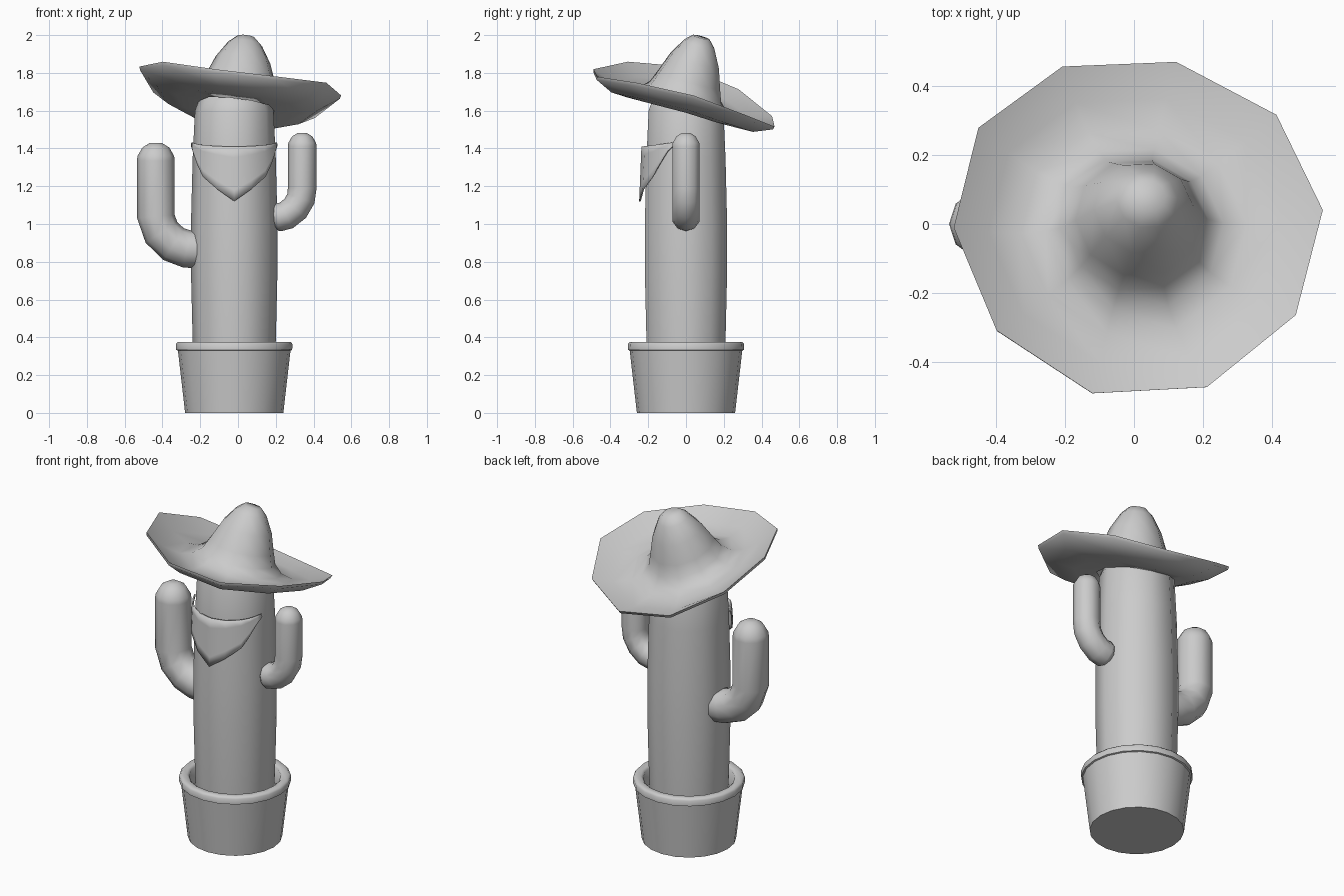
import bpy, bmesh, math
from mathutils import Vector

if "Cube" in bpy.data.objects:
    bpy.data.objects.remove(bpy.data.objects["Cube"])

CX = -0.02  # axis of trunk and pot


def skin(name, rings, closed=True, cap_start=True, cap_end=True, angle=40):
    """Bridge a list of point rings into a smooth shaded mesh object."""
    bm = bmesh.new()
    vs = [[bm.verts.new(p) for p in ring] for ring in rings]
    n = len(vs[0])
    for a, b in zip(vs, vs[1:]):
        for i in range(n if closed else n - 1):
            j = (i + 1) % n
            bm.faces.new((a[i], a[j], b[j], b[i]))
    if cap_start:
        bm.faces.new(vs[0][::-1])
    if cap_end:
        bm.faces.new(vs[-1])
    bmesh.ops.recalc_face_normals(bm, faces=bm.faces)
    me = bpy.data.meshes.new(name)
    bm.to_mesh(me)
    bm.free()
    ob = bpy.data.objects.new(name, me)
    bpy.context.collection.objects.link(ob)
    bpy.ops.object.select_all(action='DESELECT')
    ob.select_set(True)
    bpy.context.view_layer.objects.active = ob
    bpy.ops.object.shade_smooth_by_angle(angle=math.radians(angle))
    return ob


def lathe(name, profile, sides, angle=40):
    turn = [2 * math.pi * i / sides for i in range(sides)]
    return skin(name, [[(CX + r * math.cos(t), r * math.sin(t), z) for t in turn]
                       for r, z in profile], angle=angle)


def arm(name, path, radius, sides=10):
    """Tube in the xz plane with rounded ends."""
    pts = [Vector((x, 0, z)) for x, z in path]
    d0, d1 = (pts[1] - pts[0]).normalized(), (pts[-1] - pts[-2]).normalized()
    dome = [(0.25, 0.97), (0.7, 0.71), (0.95, 0.31)]
    stations = [(pts[0] - d0 * radius * h * 0.6, d0, k) for h, k in reversed(dome)]
    for i, p in enumerate(pts):
        t = (pts[min(i + 1, len(pts) - 1)] - pts[max(i - 1, 0)]).normalized()
        stations.append((p, t, 1))
    stations += [(pts[-1] + d1 * radius * h, d1, k) for h, k in dome]
    rings = []
    for p, t, k in stations:
        side = Vector((t.z, 0, -t.x))
        rings.append([p + radius * k * (side * math.cos(a) + Vector((0, 1, 0)) * math.sin(a))
                      for a in (2 * math.pi * i / sides for i in range(sides))])
    return skin(name, rings, angle=70)


# Pot with rounded rim, and trunk
lathe("pot", [(0.26, 0), (0.298, 0.33), (0.307, 0.333), (0.308, 0.365), (0.298, 0.376),
              (0.265, 0.376), (0.252, 0.365), (0.248, 0.27)], 20, 50)
lathe("trunk", [(0.21, 0.2), (0.22, 0.38), (0.229, 0.75), (0.229, 1.0), (0.22, 1.35),
                (0.208, 1.6), (0.185, 1.66), (0.13, 1.71), (0.05, 1.73)], 10, 70)

# Arms
arm("left_arm", [(-0.22, 0.865), (-0.27, 0.868), (-0.34, 0.893), (-0.405, 0.955),
                 (-0.435, 1.04), (-0.435, 1.335)], 0.1)
arm("right_arm", [(0.215, 1.037), (0.255, 1.045), (0.303, 1.083), (0.333, 1.135),
                  (0.34, 1.19), (0.34, 1.41)], 0.076)

# Hat: tilted ten-sided crown and brim, brim bent up at the sides
hat_rings = []
tilt = Vector((0, 0, 1)).rotation_difference(Vector((0.13, 0.284, 1)))
hat_profile = [(0.05, 0.342), (0.09, 0.305), (0.145, 0.215), (0.185, 0.11), (0.212, 0.045),
               (0.26, 0.0), (0.33, -0.018), (0.43, -0.002), (0.54, 0.05),
               (0.535, 0.032), (0.43, -0.028), (0.33, -0.045), (0.2, -0.045), (0.17, 0.05)]
for r, h in hat_profile:
    ring = []
    for i in range(10):
        a = 2 * math.pi * i / 10 + math.radians(4)
        bend = 0.05 * math.cos(2 * a) * (r / 0.54) ** 2
        p = Vector((r * math.cos(a), 0.955 * r * math.sin(a), h + bend))
        ring.append(tilt @ p + Vector((0, -0.012, 1.662)))
    hat_rings.append(ring)
skin("hat", hat_rings, cap_end=False, angle=70)

# Neckerchief: pointed cloth wrapped around the front
edge = [(0, 1.12), (22, 1.185), (43, 1.25), (55, 1.32), (66, 1.385), (74, 1.415)]
edge = [(-a, z) for a, z in edge[:0:-1]] + edge
cloth_rings = []
for k in range(6):
    v = k / 5
    row = []
    for deg, low in edge:
        a = math.radians(deg)
        top = 1.41 + 0.022 * (abs(deg) / 74) ** 2
        r = 0.232 + 0.012 * v * math.cos(a)
        row.append((CX + r * math.sin(a), -r * math.cos(a), top + (low - top) * v))
    cloth_rings.append(row)
cloth = skin("neckerchief", cloth_rings, closed=False, cap_start=False, cap_end=False, angle=70)
thick = cloth.modifiers.new("thickness", 'SOLIDIFY')
thick.thickness = 0.008
thick.offset = 0
